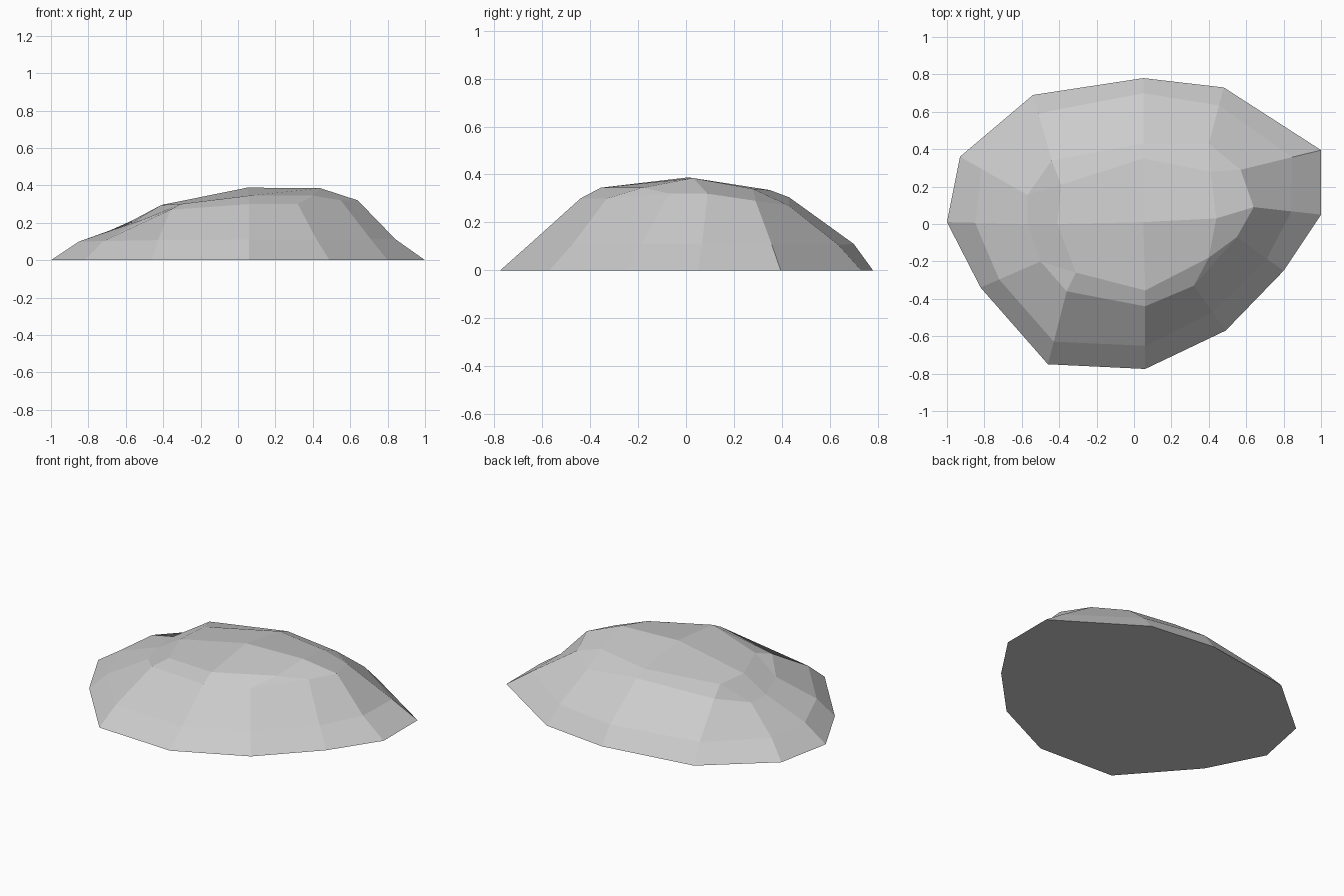
import bpy
import bmesh
from mathutils import Vector

default_cube = bpy.data.objects.get("Cube")
if default_cube:
    bpy.data.objects.remove(default_cube, do_unlink=True)

# Single stone colour
stone = bpy.data.materials.new("stone grey")
stone.use_nodes = True
stone.diffuse_color = (0.6, 0.6, 0.6, 1)
stone.node_tree.nodes["Principled BSDF"].inputs["Base Color"].default_value = stone.diffuse_color

# Ground outline, counter-clockwise from the back right corner of the right side
outline = [(1, .395), (.48, .73), (.05, .78), (-.54, .69),
           (-.93, .36), (-1, .01), (-.82, -.34), (-.46, -.75),
           (.06, -.775), (.49, -.57), (.8, -.25), (1, .05)]

# Upper shoulder of the rock, matched to the outline point by point
shoulder = [(.57, .29, .29), (.4, .43, .27), (.05, .43, .305), (-.44, .34, .27),
            (-.57, .155, .21), (-.57, 0, .2), (-.5, -.2, .22), (-.36, -.36, .27),
            (.06, -.44, .3), (.32, -.33, .3), (.55, -.07, .32), (.64, .09, .32)]

# How far up each rib the lower bevel sits
bevel = [.36, .32, .23, .28, .32, .35, .31, .31, .37, .41, .36, .44]

# Rim of the flattened crown: corners alternate with side midpoints
rim = [(.41, .28, .34), (.05, .35, .335), (-.39, .21, .3), (-.41, 0, .295),
       (-.31, -.26, .3), (.06, -.355, .345), (.4, -.18, .345), (.44, .03, .385)]
peak = (.05, .01, .388)


def add_ring(bm, points):
    return [bm.verts.new(point) for point in points]


def bridge(bm, lower, upper):
    """Join two rings of equal length with quads."""
    for i in range(len(lower)):
        j = (i + 1) % len(lower)
        bm.faces.new((lower[i], lower[j], upper[j], upper[i]))


def lower_bevel():
    """Place a ring between the ground and the shoulder at bevel height."""
    for (x, y), top, amount in zip(outline, shoulder, bevel):
        point = Vector((x, y, 0)).lerp(Vector(top), amount)
        point.z = .08 + .1 * top[2]
        yield point


bm = bmesh.new()
ground_ring = add_ring(bm, [(x, y, 0) for x, y in outline])
bevel_ring = add_ring(bm, lower_bevel())
shoulder_ring = add_ring(bm, shoulder)
rim_ring = add_ring(bm, rim)
centre = bm.verts.new(peak)

# Flat underside and sloping flanks
bm.faces.new(list(reversed(ground_ring)))
bridge(bm, ground_ring, bevel_ring)
bridge(bm, bevel_ring, shoulder_ring)

# Crown: a triangle at each corner, two quads along each side, four quads on top
for side in range(4):
    s = side * 3
    r = side * 2
    a, b, c, d = [shoulder_ring[(s + k) % 12] for k in range(4)]
    corner, middle, following = [rim_ring[(r + k) % 8] for k in range(3)]
    bm.faces.new((a, b, corner))
    bm.faces.new((b, c, middle, corner))
    bm.faces.new((c, d, following, middle))
    bm.faces.new((rim_ring[r - 1], corner, middle, centre))

bmesh.ops.recalc_face_normals(bm, faces=bm.faces)
mesh = bpy.data.meshes.new("rock")
bm.to_mesh(mesh)
bm.free()
mesh.materials.append(stone)
rock = bpy.data.objects.new("rock", mesh)
bpy.context.collection.objects.link(rock)
